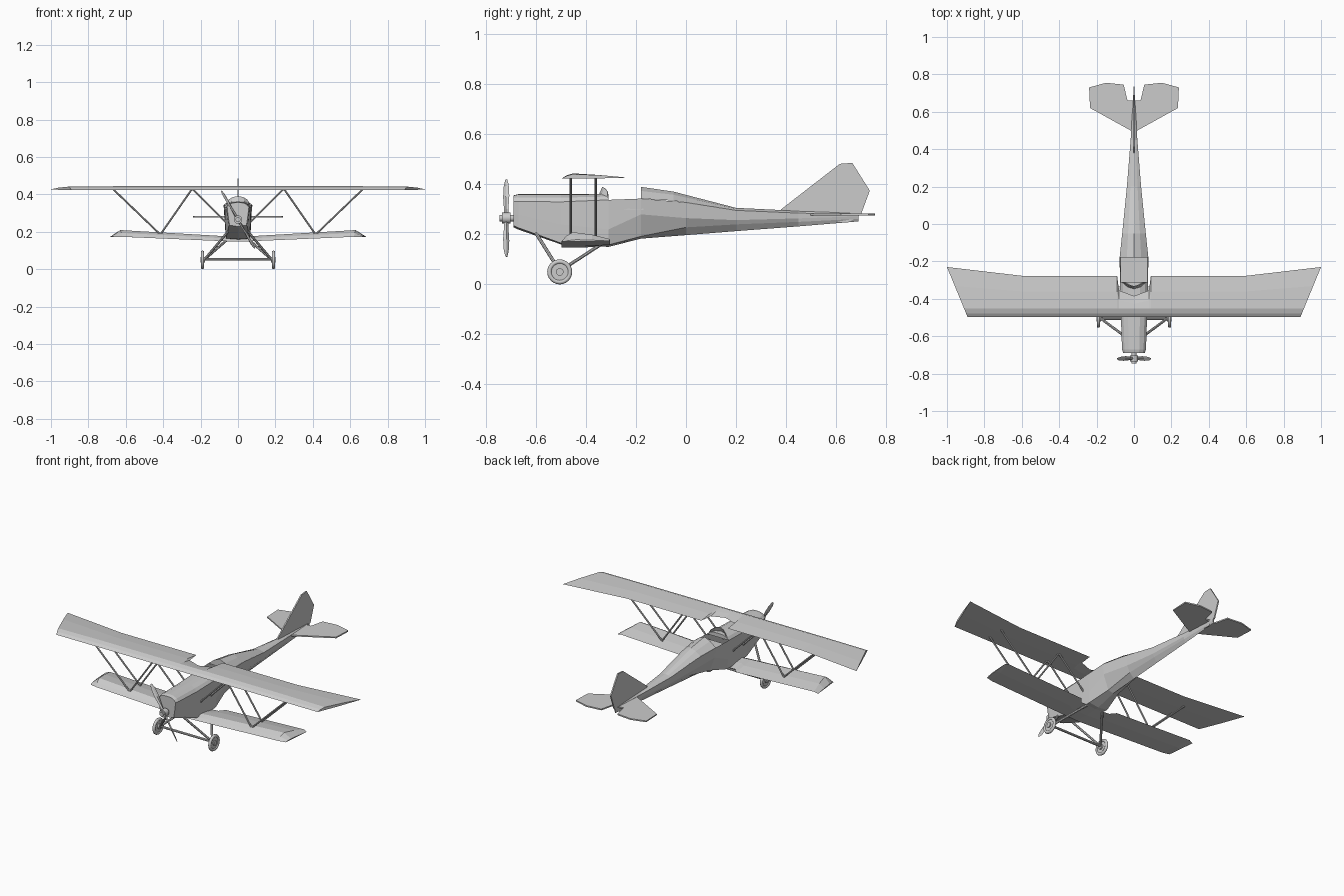
import bpy, bmesh, math
from mathutils import Vector

if "Cube" in bpy.data.objects:
    bpy.data.objects.remove(bpy.data.objects["Cube"])


def finish(name, bm):
    bmesh.ops.remove_doubles(bm, verts=bm.verts, dist=1e-5)
    bmesh.ops.recalc_face_normals(bm, faces=bm.faces)
    me = bpy.data.meshes.new(name)
    bm.to_mesh(me)
    bm.free()
    ob = bpy.data.objects.new(name, me)
    bpy.context.collection.objects.link(ob)
    return ob


def loft(name, rings, open_span=None):
    """Closed rings joined in order; open_span leaves out the last strip there."""
    bm = bmesh.new()
    vs = [[bm.verts.new(p) for p in r] for r in rings]
    n = len(vs[0])
    for i in range(len(vs) - 1):
        for j in range(n):
            if i == open_span and j == n - 1:
                continue
            k = (j + 1) % n
            bm.faces.new((vs[i][j], vs[i][k], vs[i + 1][k], vs[i + 1][j]))
    bm.faces.new(vs[0])
    bm.faces.new(vs[-1])
    return finish(name, bm)


def plate(name, pts, thick):
    """Flat outline thickened both ways along the given vector."""
    d = Vector(thick)
    return loft(name, [[Vector(p) - d for p in pts], [Vector(p) + d for p in pts]])


def rod(name, a, b, r, sides=8):
    a, b = Vector(a), Vector(b)
    bpy.ops.mesh.primitive_cylinder_add(vertices=sides, radius=r, depth=(b - a).length,
                                        location=(a + b) / 2)
    ob = bpy.context.object
    ob.name = name
    ob.rotation_euler = (b - a).to_track_quat('Z', 'Y').to_euler()
    if sides > 10:
        bpy.ops.object.shade_smooth_by_angle(angle=math.radians(40))
    return ob


# Fuselage hull: y, shoulder (w, z), side crease (w, z), lower edge (w, z), keel z
hull = [
    (-.69, .058, .332, .052, .28, .045, .235, .228),
    (-.67, .064, .332, .057, .28, .050, .226, .219),
    (-.50, .070, .330, .068, .24, .064, .165, .160),
    (-.31, .075, .338, .069, .22, .064, .158, .150),
    (-.18, .077, .343, .070, .28, .036, .192, .183),
    (0.00, .057, .328, .050, .265, .030, .228, .197),
    (0.20, .038, .296, .034, .257, .022, .240, .213),
    (0.45, .018, .285, .016, .264, .012, .250, .232),
    (0.69, .004, .281, .004, .272, .003, .262, .252)]
rings = []
for y, ws, zs, wm, zm, wl, zl, zb in hull:
    half = [(ws, y, zs), (wm, y, zm), (wl, y, zl)]
    rings.append(half + [(0, y, zb)] + [(-a, b, c) for a, b, c in reversed(half)])
loft("fuselage", rings, open_span=3)


def deck(name, stations, profile):
    out = []
    for y, w, z0, z1 in stations:
        half = [(u * w, y, z0 + v * (z1 - z0)) for u, v in profile]
        out.append(half + [(-a, b, c) for a, b, c in reversed(half) if a > 1e-6])
    return loft(name, out)


# Engine cowl top and headrest fairing
deck("cowl_top", [(-.69, .058, .332, .356), (-.67, .064, .332, .361), (-.50, .070, .330, .361),
                  (-.31, .075, .338, .362)], [(1, 0), (.8, .55), (.45, .95), (0, 1)])
deck("rear_deck", [(-.18, .077, .343, .390), (-.05, .063, .335, .371), (.20, .038, .296, .306),
                   (.45, .018, .285, .294), (.69, .004, .281, .286)], [(1, 0), (.5, .65), (0, 1)])

# Cockpit floor and windscreen
plate("cockpit_floor", [(-.072, -.32, .30), (.072, -.32, .30), (.072, -.17, .30),
                        (-.072, -.17, .30)], (0, 0, .003))
base = [(-.066, -.312, .345), (-.035, -.338, .357), (0, -.348, .36),
        (.035, -.338, .357), (.066, -.312, .345)]
top = [(-.05, -.315, .372), (-.028, -.327, .386), (0, -.335, .39),
       (.028, -.327, .386), (.05, -.315, .372)]
bm = bmesh.new()
lo, hi = [bm.verts.new(p) for p in base], [bm.verts.new(p) for p in top]
for i in range(4):
    bm.faces.new((lo[i], lo[i + 1], hi[i + 1], hi[i]))
screen = finish("windscreen", bm)
screen.modifiers.new("thickness", 'SOLIDIFY').thickness = .004


# Wings: stations are x at front, x at back, front y, back y, bottom z, thickness
def wing(name, stations):
    def section(s, sign):
        xl, xt, yl, yt, zb, t = s
        c = yt - yl
        shape = [(0, .1), (.018 / c, .62), (.045 / c, 1), (.62, .75), (1, .3), (.5, .12)]
        return [(sign * (xl + (xt - xl) * f), yl + c * f, zb + t * g) for f, g in shape]
    return loft(name, [section(s, -1) for s in reversed(stations)]
                + [section(s, 1) for s in stations[1:]])


wing("upper_wing", [(0, 0, -.497, -.385, .421, .023), (.08, .08, -.497, -.355, .421, .023),
                    (.09, .09, -.497, -.277, .421, .023), (.60, .60, -.497, -.277, .421, .023),
                    (.89, 1.0, -.497, -.230, .421, .020)])
wing("lower_wing", [(0, 0, -.497, -.335, .144, .026), (.10, .10, -.497, -.335, .148, .030),
                    (.13, .13, -.497, -.303, .149, .031), (.62, .66, -.497, -.303, .169, .040),
                    (.665, .685, -.485, -.308, .171, .008)])

# Tail plane and fin
right = [(0, .49), (.235, .62), (.24, .73), (.15, .755), (.055, .745), (.035, .66), (0, .66)]
for s, side in ((1, "right"), (-1, "left")):
    plate("tail_plane_" + side, [(s * x, y, .279) for x, y in right], (0, 0, .004))
plate("tail_fin", [(0, y, z) for y, z in ((.38, .30), (.615, .482), (.665, .486), (.735, .375),
                                          (.70, .28), (.65, .248), (.45, .26))], (.004, 0, 0))

for s, side in ((1, "right"), (-1, "left")):
    # Wing struts in a W pattern, front and rear
    for y, row in ((-.46, "front"), (-.36, "rear")):
        rod(f"outer_strut_{row}_{side}", (s * .415, y, .185), (s * .67, y, .43), .005)
        rod(f"inner_strut_{row}_{side}", (s * .415, y, .185), (s * .245, y, .43), .005)
        rod(f"cabane_strut_{row}_{side}", (s * .065, y, .25), (s * .245, y, .43), .005)
    # Undercarriage legs and wheels
    rod("front_leg_" + side, (s * .05, -.60, .205), (s * .178, -.505, .053), .007)
    rod("rear_leg_" + side, (s * .055, -.34, .16), (s * .178, -.505, .053), .007)
    bpy.ops.mesh.primitive_torus_add(major_radius=.041, minor_radius=.009, major_segments=24,
                                     minor_segments=8, location=(s * .19, -.505, .05),
                                     rotation=(0, math.pi / 2, 0))
    bpy.context.object.name = "tyre_" + side
    bpy.ops.object.shade_smooth_by_angle(angle=math.radians(50))
    rod("wheel_disc_" + side, (s * .185, -.505, .05), (s * .194, -.505, .05), .036, 24)
    rod("wheel_hub_" + side, (s * .176, -.505, .05), (s * .200, -.505, .05), .015, 16)
rod("axle", (-.19, -.505, .053), (.19, -.505, .053), .007)

# Propeller
rod("propeller_shaft", (0, -.68, .265), (0, -.745, .265), .013, 16)
rod("propeller_hub", (0, -.702, .265), (0, -.735, .265), .022, 16)
axis = Vector((-.5, 0, .866))
across = Vector((.866, 0, .5))
for s, side in ((1, "upper"), (-1, "lower")):
    rings = []
    for r, w, t, ang in ((0, .008, .007, 80), (.04, .009, .006, 75), (.10, .014, .004, 62),
                         (.15, .012, .003, 55), (.178, .005, .002, 50)):
        a = math.radians(ang)
        chord = across * s * math.cos(a) + Vector((0, math.sin(a), 0))
        norm = across * s * math.sin(a) - Vector((0, math.cos(a), 0))
        c = Vector((0, -.719, .265)) + axis * s * r
        rings.append([c + chord * w, c + norm * t, c - chord * w, c - norm * t])
    loft("propeller_blade_" + side, rings)
